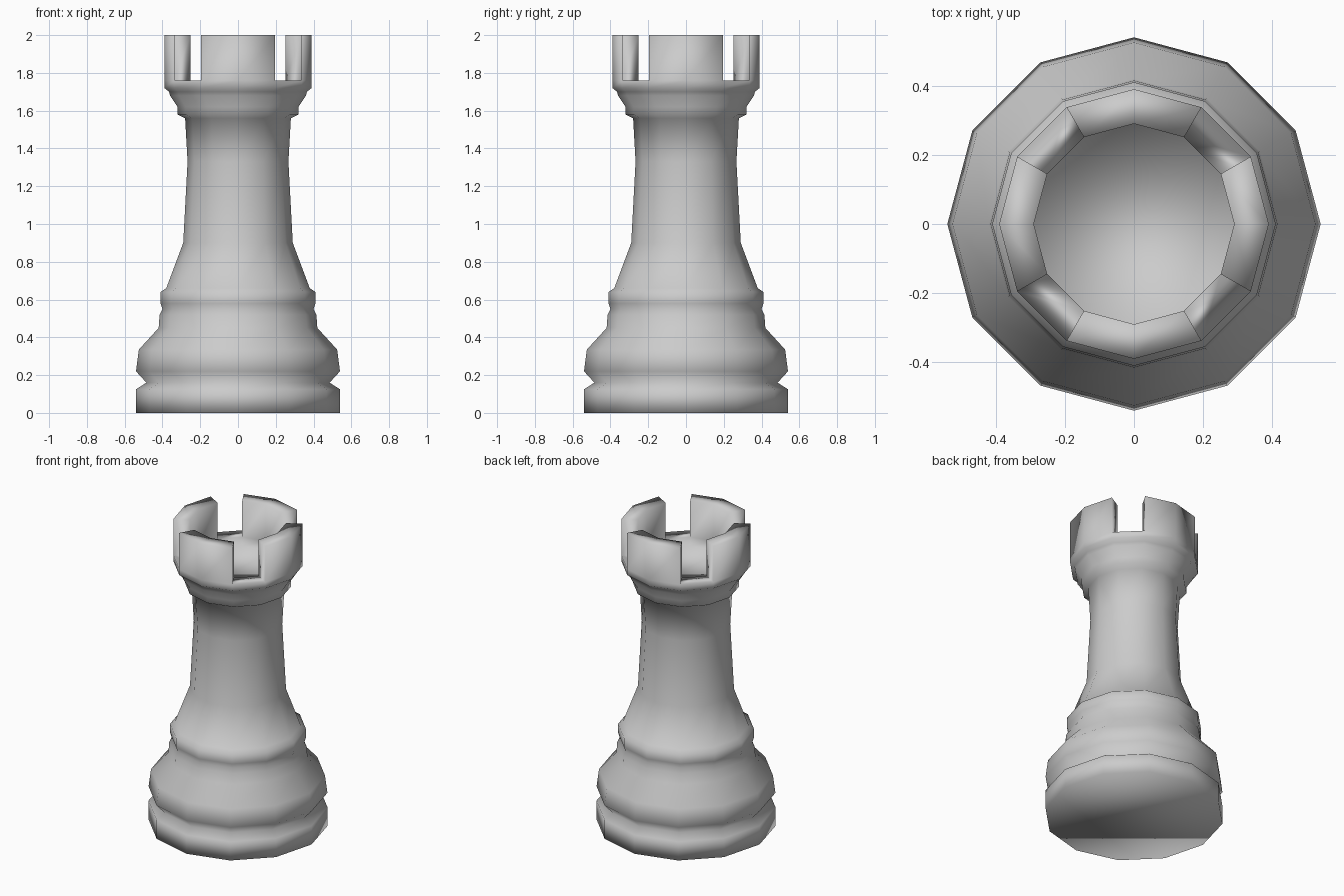
import bpy, bmesh
from math import cos, sin, pi

if "Cube" in bpy.data.objects:
    bpy.data.objects.remove(bpy.data.objects["Cube"])

SIDES = 12
NOTCH_Z, TOP_Z, FLOOR_Z = 1.76, 2.0, 1.70

# Outer profile (radius, z) from base to the notch level
OUTER = [(0.54, 0), (0.54, 0.125), (0.485, 0.16), (0.54, 0.22), (0.525, 0.335),
         (0.42, 0.45), (0.415, 0.52), (0.40, 0.55), (0.41, 0.58), (0.41, 0.64),
         (0.38, 0.66), (0.29, 0.90), (0.267, 1.33), (0.28, 1.56), (0.32, 1.58),
         (0.32, 1.62), (0.36, 1.68), (0.365, 1.70), (0.39, 1.72), (0.39, NOTCH_Z)]
# Inner wall of the crown, down to its floor
INNER = [(0.29, NOTCH_Z), (0.29, FLOOR_Z)]

bm = bmesh.new()


def ring(r, z):
    return [bm.verts.new((r * cos(2 * pi * i / SIDES), r * sin(2 * pi * i / SIDES), z))
            for i in range(SIDES)]


def bridge(a, b):
    return [bm.faces.new((a[i], a[(i + 1) % SIDES], b[(i + 1) % SIDES], b[i]))
            for i in range(SIDES)]


# Lathed body, crown ledge and recessed floor
rings = [ring(r, z) for r, z in OUTER + INNER]
bands = [bridge(a, b) for a, b in zip(rings, rings[1:])]
bm.faces.new(rings[0][::-1])
bm.faces.new(rings[-1])

# Four battlements raised from the ledge, leaving every third segment as a notch
ledge = bands[len(OUTER) - 1]
raised = [f for i, f in enumerate(ledge) if i % 3 != 1]
out = bmesh.ops.extrude_face_region(bm, geom=raised)
leftover = [f for f in raised if f.is_valid]
if leftover:
    bmesh.ops.delete(bm, geom=leftover, context='FACES')
for v in out['geom']:
    if isinstance(v, bmesh.types.BMVert):
        v.co.z = TOP_Z

bmesh.ops.recalc_face_normals(bm, faces=bm.faces[:])
for f in bm.faces:
    f.smooth = True

mesh = bpy.data.meshes.new("rook")
bm.to_mesh(mesh)
bm.free()
bpy.context.collection.objects.link(bpy.data.objects.new("rook", mesh))
